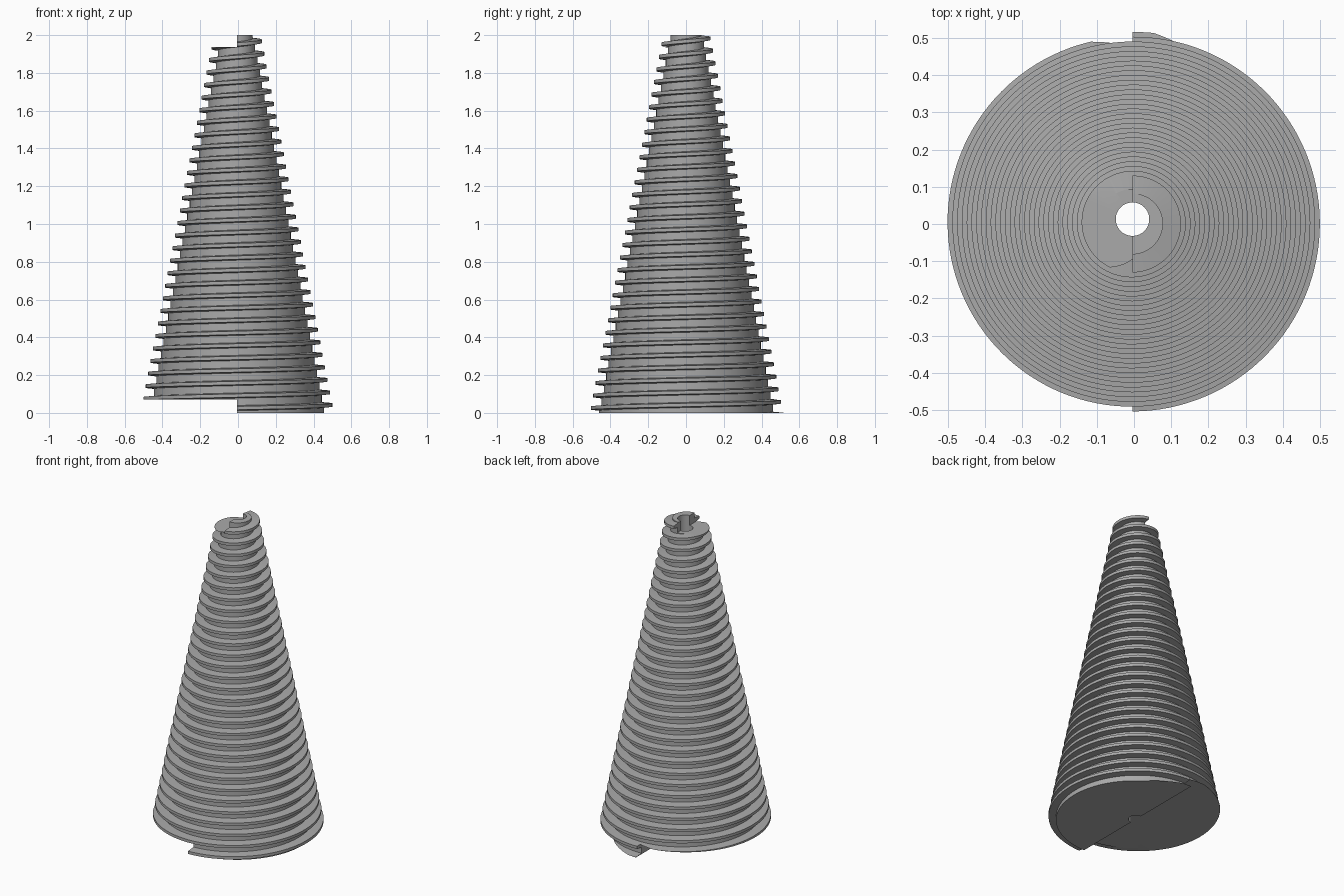
import bpy
import bmesh
from math import cos, sin, pi, tau
from mathutils import Vector

cube = bpy.data.objects.get("Cube")
if cube:
    bpy.data.objects.remove(cube)

PITCH = 0.0664
FIRST_RIDGE = 0.042        # height of the lowest ridge on the +x side
TURNS = 32
STEPS = 64                 # segments in each half turn
AXIS = Vector((-0.004, 0.003))
HOLE = Vector((-0.004, 0.013))
HOLE_RADIUS = 0.045
TIP_HALF, ROOT_HALF = 0.009, 0.014

grey = bpy.data.materials.new("plain grey")
grey.use_nodes = True
colour = (0.4, 0.4, 0.4, 1)
grey.diffuse_color = colour
grey.node_tree.nodes["Principled BSDF"].inputs["Base Color"].default_value = colour


def tip_radius(z):
    return 0.512 - 0.194 * z


def core_radius(z):
    return 0.462 - 0.19 * z


def section(angle):
    """Closed radial cross-section of the threaded cone at one angle."""
    outer = []
    for turn in range(-2, TURNS):
        z = FIRST_RIDGE + PITCH * (turn + angle / tau)
        below = core_radius(z - PITCH / 2)
        above = core_radius(z + PITCH / 2)
        outer += [(below, z - ROOT_HALF), (tip_radius(z), z - TIP_HALF),
                  (tip_radius(z), z + TIP_HALF), (above, z + ROOT_HALF)]
    ray = Vector((cos(angle), sin(angle)))
    points = [(*(AXIS + ray * r), z) for r, z in outer]
    rim = HOLE + ray * HOLE_RADIUS
    points += [(*rim, outer[-1][1]), (*rim, outer[0][1])]
    return points


def threaded_half(name, start, bottom, top):
    """Sweep the section through half a turn and trim it flat at both ends."""
    bm = bmesh.new()
    rings = [[bm.verts.new(p) for p in section(start + pi * i / STEPS)]
             for i in range(STEPS + 1)]
    count = len(rings[0])
    for a, b in zip(rings, rings[1:]):
        for j in range(count):
            k = (j + 1) % count
            bm.faces.new((a[j], b[j], b[k], a[k]))
    bm.faces.new(rings[0])
    bm.faces.new(reversed(rings[-1]))

    for height, direction in ((bottom, -1), (top, 1)):
        bmesh.ops.bisect_plane(
            bm, geom=bm.verts[:] + bm.edges[:] + bm.faces[:], dist=1e-6,
            plane_co=(0, 0, height), plane_no=(0, 0, direction), clear_outer=True)
        open_edges = [e for e in bm.edges if e.is_boundary]
        bmesh.ops.holes_fill(bm, edges=open_edges, sides=0)
    bmesh.ops.recalc_face_normals(bm, faces=bm.faces[:])
    bmesh.ops.triangulate(bm, faces=[f for f in bm.faces if len(f.verts) > 4])

    mesh = bpy.data.meshes.new(name)
    bm.to_mesh(mesh)
    bm.free()
    mesh.materials.append(grey)
    part = bpy.data.objects.new(name, mesh)
    bpy.context.collection.objects.link(part)
    bpy.ops.object.select_all(action="DESELECT")
    part.select_set(True)
    bpy.context.view_layer.objects.active = part
    bpy.ops.object.shade_smooth_by_angle(angle=0.4)


# Two half cones; the -x half is shorter at both ends
threaded_half("tall_threaded_half", -pi / 2, 0.0, 2.0)
threaded_half("short_threaded_half", pi / 2, 0.07, 1.937)
